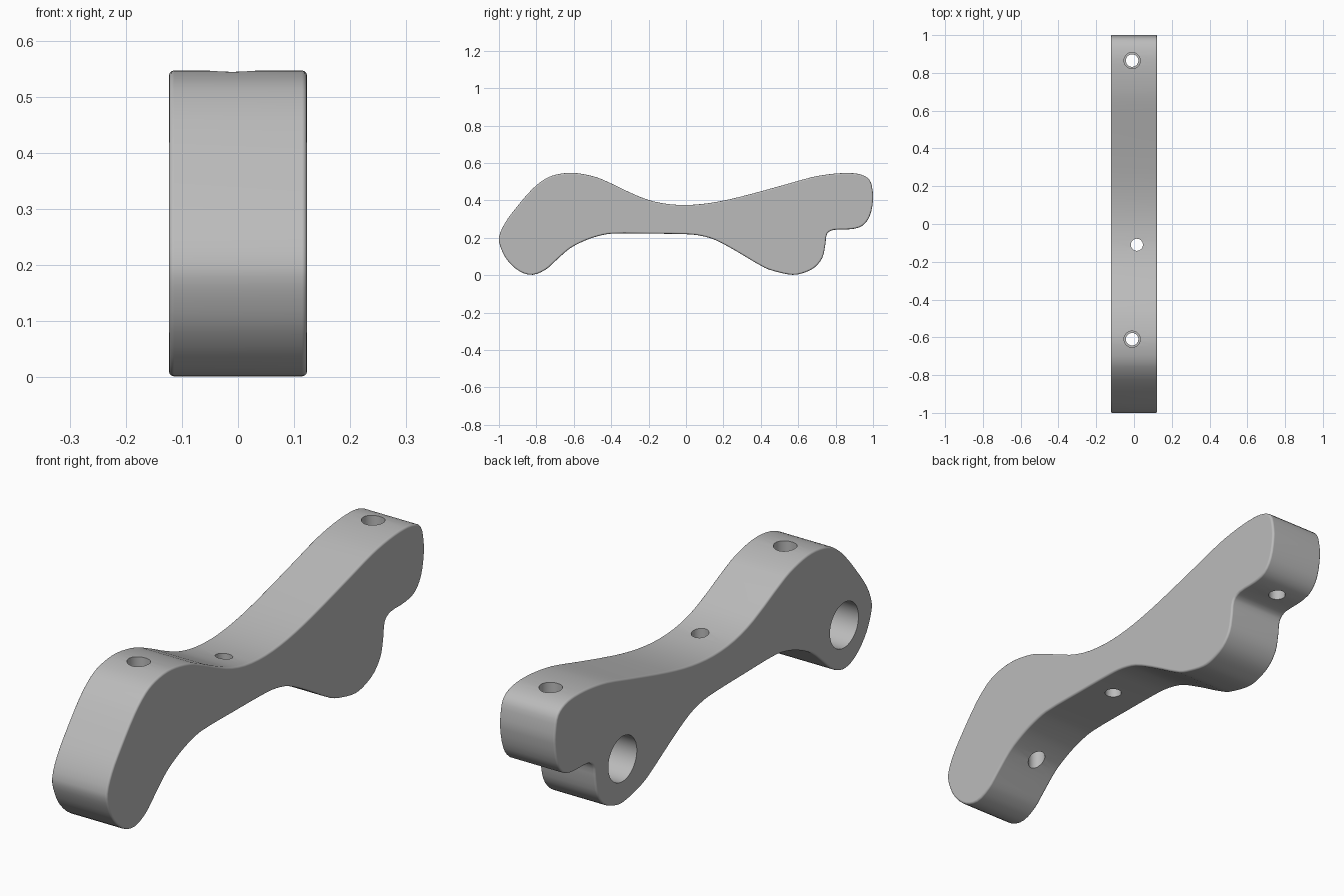
import bpy
import bmesh
import math
from mathutils import Vector, Matrix

HALF_WIDTH = 0.123
EDGE = 0.009

# Remove the default object
default_cube = bpy.data.objects.get("Cube")
if default_cube:
    bpy.data.objects.remove(default_cube, do_unlink=True)


def make_material(name, colour):
    material = bpy.data.materials.new(name)
    material.use_nodes = True
    material.diffuse_color = colour
    material.node_tree.nodes["Principled BSDF"].inputs["Base Color"].default_value = colour
    return material


def smooth_loop(points, steps):
    """Closed smooth curve through the points, tangents scaled by chord length."""
    points = [Vector(p) for p in points]
    count = len(points)
    tangents = [(points[(i + 1) % count] - points[i - 1]).normalized() for i in range(count)]
    result = []
    for i in range(count):
        j = (i + 1) % count
        start, end = points[i], points[j]
        chord = (end - start).length
        for s in range(steps):
            t = s / steps
            rise = t * t * (3 - 2 * t)
            leave = t * (1 - t) ** 2
            arrive = t * t * (t - 1)
            result.append(start.lerp(end, rise)
                          + (tangents[i] * leave + tangents[j] * arrive) * chord)
    return result


def link_mesh(name, bm):
    mesh = bpy.data.meshes.new(name)
    bm.to_mesh(mesh)
    bm.free()
    obj = bpy.data.objects.new(name, mesh)
    bpy.context.collection.objects.link(obj)
    return obj


def drill(target, radius, start, end):
    """Cut a round hole in the target between two points."""
    start, end = Vector(start), Vector(end)
    axis = end - start
    turn = axis.to_track_quat("Z", "Y").to_matrix().to_4x4()
    bm = bmesh.new()
    bmesh.ops.create_cone(bm, cap_ends=True, segments=48, radius1=radius, radius2=radius,
                          depth=axis.length,
                          matrix=Matrix.Translation((start + end) / 2) @ turn)
    cutter = link_mesh("hole_cutter", bm)
    cutter.hide_render = True
    modifier = target.modifiers.new("hole", "BOOLEAN")
    modifier.operation = "DIFFERENCE"
    modifier.solver = "EXACT"
    modifier.object = cutter
    bpy.context.view_layer.objects.active = target
    bpy.ops.object.modifier_apply(modifier=modifier.name)
    bpy.data.objects.remove(cutter, do_unlink=True)


# Side outline of the lever as (y, z): along the top, round the nose, back underneath
outline = [
    (-1, .2), (-.97, .275), (-.916, .35), (-.825, .457), (-.756, .513), (-.697, .537),
    (-.617, .547), (-.537, .538), (-.45, .513), (-.248, .419), (-.13, .385), (0, .375),
    (.136, .387), (.286, .418), (.526, .483), (.67, .523), (.777, .541), (.873, .546),
    (.937, .537), (.981, .51), (.997, .457), (1, .4), (.982, .315), (.943, .264),
    (.884, .246), (.79, .242), (.755, .222), (.745, .163), (.729, .093), (.686, .04),
    (.622, .01), (.569, .002), (.489, .017), (.42, .04), (.259, .134), (.152, .19),
    (.072, .212), (0, .219), (-.2, .222), (-.398, .222), (-.473, .208), (-.542, .184),
    (-.622, .142), (-.702, .072), (-.75, .03), (-.82, .002), (-.889, .02), (-.953, .077),
    (-.988, .14),
]

# Lever body: extruded outline with softened rims
bm = bmesh.new()
ring = [bm.verts.new((-HALF_WIDTH, p.x, p.y)) for p in smooth_loop(outline, 3)]
side = bm.faces.new(ring)
extruded = bmesh.ops.extrude_face_region(bm, geom=[side])["geom"]
bmesh.ops.translate(bm, vec=(2 * HALF_WIDTH, 0, 0),
                    verts=[v for v in extruded if isinstance(v, bmesh.types.BMVert)])
bmesh.ops.recalc_face_normals(bm, faces=bm.faces)
rims = [e for e in bm.edges if abs(e.verts[0].co.x - e.verts[1].co.x) < EDGE]
bmesh.ops.bevel(bm, geom=rims, offset=EDGE, offset_type="OFFSET", segments=3,
                profile=0.5, affect="EDGES", clamp_overlap=True)
body = link_mesh("lever_body", bm)
body.data.materials.append(make_material("plain grey", (0.5, 0.5, 0.5, 1)))

# Blind pivot sockets, open on the right side only
for y in (-.82, .575):
    drill(body, .09, (-.2, y, .18), (.085, y, .18))

# Stepped vertical screw holes at both humps
for y in (-.61, .865):
    drill(body, .033, (-.01, y, -.1), (-.01, y, .7))
    drill(body, .043, (-.01, y, .4), (-.01, y, .7))

# Plain vertical hole through the waist
drill(body, .032, (.015, -.11, -.1), (.015, -.11, .7))

# Smooth shading with crisp hole edges and flat sides
bpy.ops.object.select_all(action="DESELECT")
body.select_set(True)
bpy.context.view_layer.objects.active = body
bpy.ops.object.shade_smooth_by_angle(angle=math.radians(35))
weighted = body.modifiers.new("flat_sides", "WEIGHTED_NORMAL")
weighted.keep_sharp = True
